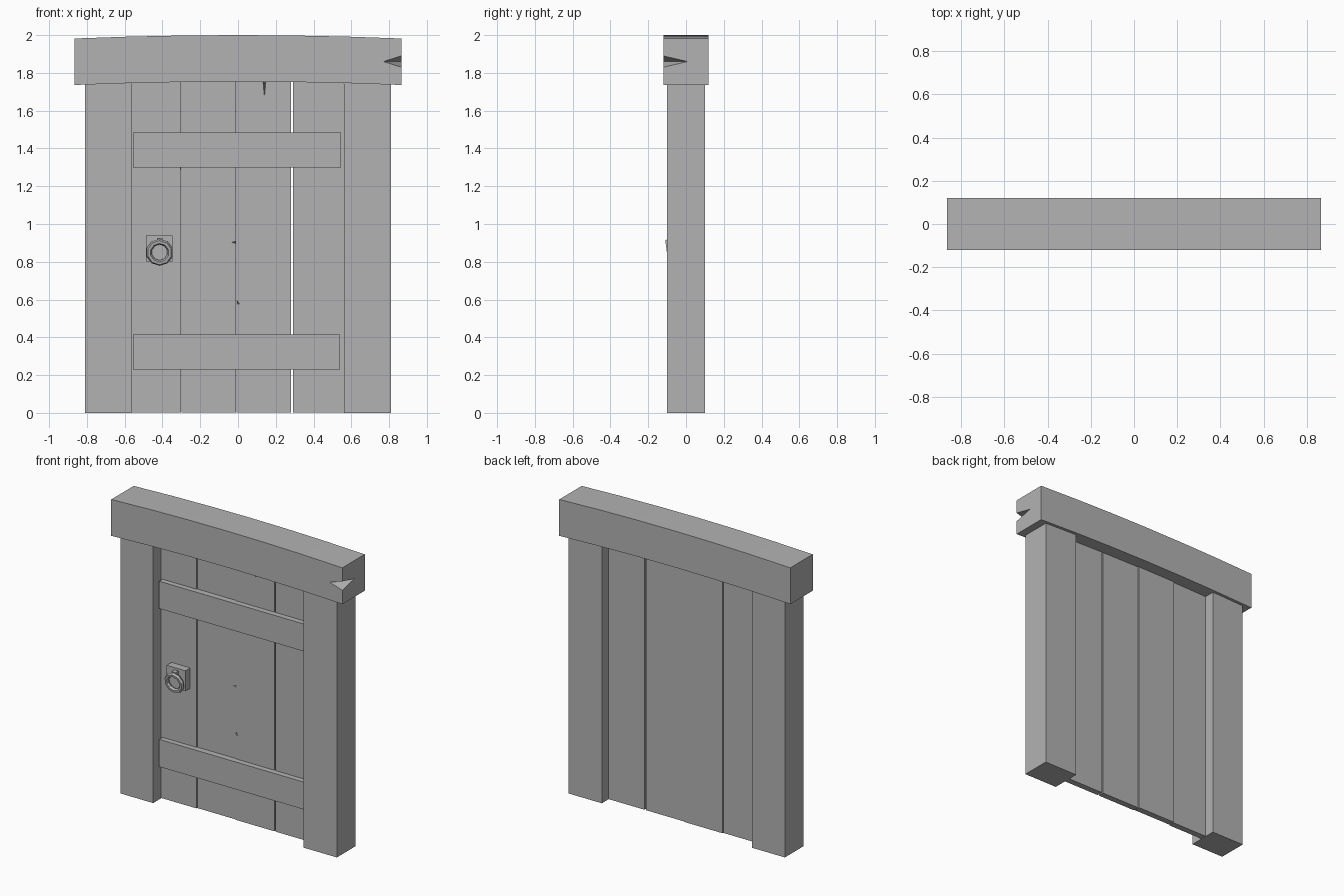
import bpy, bmesh, math
from mathutils import Matrix, Vector

cube = bpy.data.objects.get("Cube")
if cube:
    bpy.data.objects.remove(cube, do_unlink=True)

grey = bpy.data.materials.new("plain grey")
grey.use_nodes = True
COLOUR = (0.45, 0.45, 0.45, 1)
grey.diffuse_color = COLOUR
grey.node_tree.nodes["Principled BSDF"].inputs["Base Color"].default_value = COLOUR


def finish(name, bm):
    bmesh.ops.recalc_face_normals(bm, faces=bm.faces)
    mesh = bpy.data.meshes.new(name)
    bm.to_mesh(mesh)
    bm.free()
    mesh.materials.append(grey)
    obj = bpy.data.objects.new(name, mesh)
    bpy.context.collection.objects.link(obj)
    return obj


def hull(name, points):
    bm = bmesh.new()
    for p in points:
        bm.verts.new(p)
    bmesh.ops.convex_hull(bm, input=bm.verts)
    return finish(name, bm)


def box(name, x, y, z):
    bm = bmesh.new()
    bmesh.ops.create_cube(bm, size=1)
    for v in bm.verts:
        v.co = [r[0] if c < 0 else r[1] for c, r in zip(v.co, (x, y, z))]
    return finish(name, bm)


def chip(target, points):
    """Cut a pointed split out of a part."""
    cutter = hull("cutter", points)
    cutter.hide_render = True
    mod = target.modifiers.new("split", 'BOOLEAN')
    mod.operation = 'DIFFERENCE'
    mod.solver = 'EXACT'
    mod.object = cutter
    bpy.context.view_layer.objects.active = target
    bpy.ops.object.modifier_apply(modifier=mod.name)
    bpy.data.objects.remove(cutter, do_unlink=True)


def surface_chip(target, outline, front, depth):
    """Split with a triangular mouth on the front face."""
    mid = sum((Vector((x, 0, z)) for x, z in outline), Vector()) / len(outline)
    points = [(x, front - 0.002, z) for x, z in outline]
    chip(target, points + [(mid.x, front + depth, mid.z)])


# Side posts
box("right_post", (-0.81, -0.565), (-0.1, 0.1), (0, 1.745))
box("left_post", (0.56, 0.81), (-0.1, 0.1), (0, 1.745))

# Door planks, each set at a slightly different depth
edges = [(-0.565, -0.302), (-0.298, -0.01), (-0.007, 0.28), (0.29, 0.56)]
shifts = [-0.004, 0.003, -0.002, -0.002]
planks = []
for i, (span, s) in enumerate(zip(edges, shifts)):
    planks.append(box(f"plank_{i + 1}", span, (-0.01 + s, 0.032 + s), (0.002, 1.765)))

# Splits in the planks
surface_chip(planks[0], [(-0.29, 1.32), (-0.306, 1.32), (-0.295, 1.17)], -0.014, 0.02)
surface_chip(planks[1], [(-0.005, 0.91), (-0.005, 0.895), (-0.035, 0.903)], -0.007, 0.02)
surface_chip(planks[2], [(-0.01, 0.6), (-0.01, 0.575), (0.01, 0.575)], -0.012, 0.02)
surface_chip(planks[2], [(0.13, 1.78), (0.15, 1.78), (0.14, 1.665)], -0.012, 0.025)

# Cross battens
for name, right, z in (("lower_batten", 0.54, 0.23), ("upper_batten", 0.545, 1.3)):
    box(name, (-0.555, right), (-0.05, -0.008), (z, z + 0.185))

# Gently bowed lintel
bm = bmesh.new()
HALF, STEPS = 0.865, 6
rows = []
for i in range(STEPS + 1):
    x = HALF * (2 * i / STEPS - 1)
    rise = 0.018 * (1 - (x / HALF) ** 2)
    rows.append([bm.verts.new((x, y, z + rise)) for y, z in
                 ((-0.12, 1.736), (0.12, 1.736), (0.12, 1.982), (-0.12, 1.982))])
for a, b in zip(rows, rows[1:]):
    for j in range(4):
        k = (j + 1) % 4
        bm.faces.new((a[j], a[k], b[k], b[j]))
bm.faces.new(rows[0])
bm.faces.new(rows[-1])
lintel = finish("lintel", bm)
chip(lintel, [(0.96, 0.14, 1.86), (0.675, -0.25, 1.86),
              (0.9125, -0.185, 1.92), (0.9125, -0.185, 1.8)])

# Handle plate, hinge block and ring pull
box("handle_plate", (-0.488, -0.348), (-0.065, -0.008), (0.802, 0.94))
box("ring_hinge", (-0.43, -0.4), (-0.098, -0.06), (0.895, 0.925))
bm = bmesh.new()
SEG, SIDES = 10, 6
tilt = Matrix.Translation((-0.415, -0.088, 0.85)) @ Matrix.Rotation(math.radians(8), 4, 'X')
loops = []
for i in range(SEG):
    a = math.tau * i / SEG
    loop = []
    for j in range(SIDES):
        b = math.tau * j / SIDES
        r = 0.057 + 0.015 * math.cos(b)
        loop.append(bm.verts.new(tilt @ Vector((r * math.sin(a), 0.015 * math.sin(b), r * math.cos(a)))))
    loops.append(loop)
for i in range(SEG):
    a, b = loops[i], loops[(i + 1) % SEG]
    for j in range(SIDES):
        k = (j + 1) % SIDES
        bm.faces.new((a[j], a[k], b[k], b[j]))
finish("ring_pull", bm)
